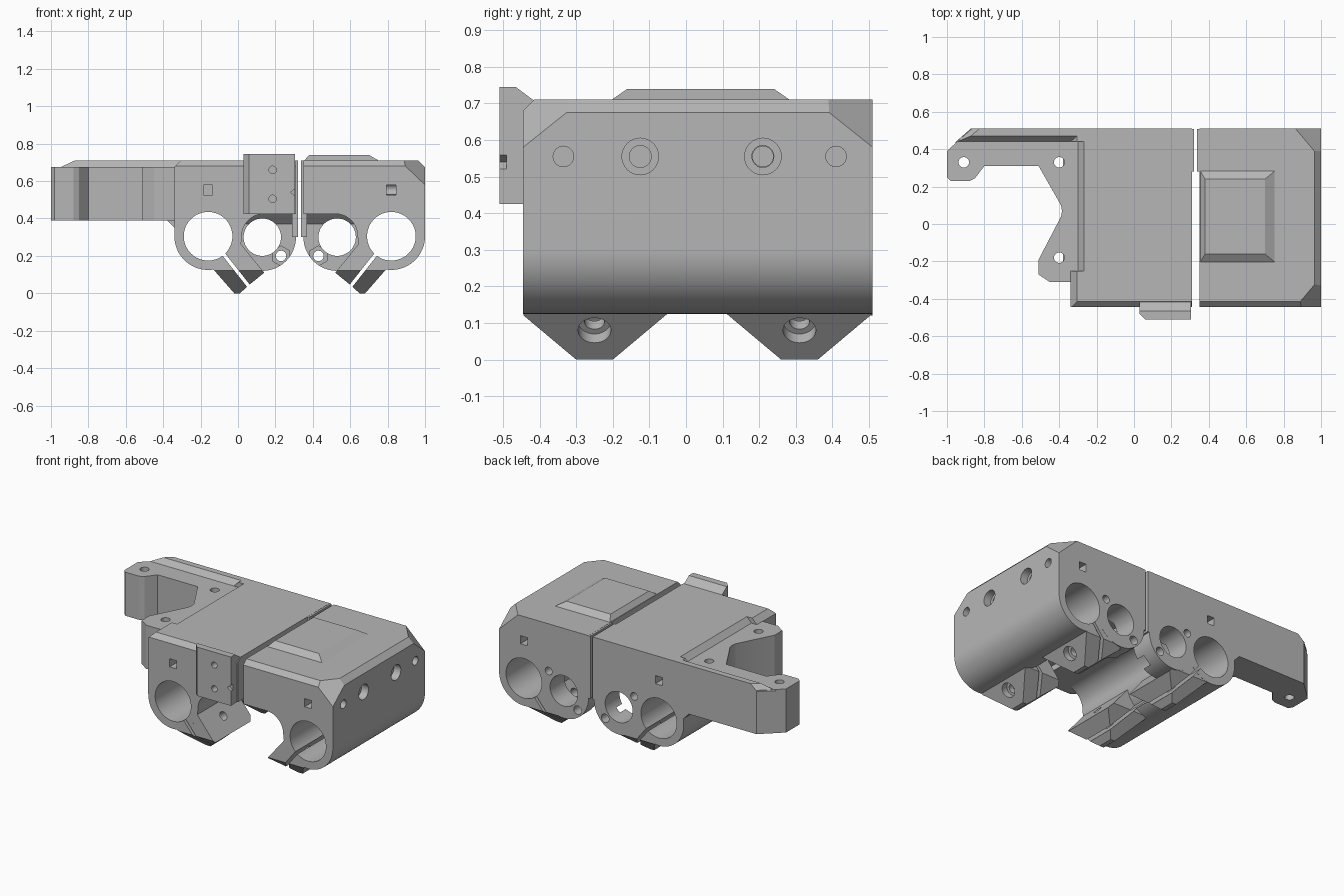
import bpy, bmesh, math
from mathutils import Vector

cube = bpy.data.objects.get("Cube")
if cube:
    bpy.data.objects.remove(cube, do_unlink=True)

grey = bpy.data.materials.new("plain grey")
grey.use_nodes = True
GREY = (0.47, 0.47, 0.47, 1)
grey.diffuse_color = GREY
grey.node_tree.nodes["Principled BSDF"].inputs["Base Color"].default_value = GREY

FRONT, BACK, MID = -0.445, 0.51, 0.33


def finish(name, bm):
    bmesh.ops.recalc_face_normals(bm, faces=bm.faces)
    mesh = bpy.data.meshes.new(name)
    bm.to_mesh(mesh)
    bm.free()
    ob = bpy.data.objects.new(name, mesh)
    bpy.context.collection.objects.link(ob)
    mesh.materials.append(grey)
    return ob


def prism(name, pts, a, b, axis="y", cuts=()):
    """Extrude a 2D outline along an axis, then trim by planes (point, normal)."""
    place = {"x": lambda p, t: (t, p[0], p[1]),
             "y": lambda p, t: (p[0], t, p[1]),
             "z": lambda p, t: (p[0], p[1], t)}[axis]
    bm = bmesh.new()
    lo = [bm.verts.new(place(p, a)) for p in pts]
    hi = [bm.verts.new(place(p, b)) for p in pts]
    bm.faces.new(lo)
    bm.faces.new(hi[::-1])
    for i in range(len(pts)):
        j = (i + 1) % len(pts)
        bm.faces.new((lo[i], hi[i], hi[j], lo[j]))
    bmesh.ops.recalc_face_normals(bm, faces=bm.faces)
    for co, no in cuts:
        geom = bm.verts[:] + bm.edges[:] + bm.faces[:]
        bmesh.ops.bisect_plane(bm, geom=geom, plane_co=co, plane_no=no, clear_outer=True)
        bmesh.ops.holes_fill(bm, edges=[e for e in bm.edges if e.is_boundary], sides=0)
    return finish(name, bm)


def box(name, x, y, z, axis="z"):
    return prism(name, [(x[0], y[0]), (x[1], y[0]), (x[1], y[1]), (x[0], y[1])], *z)


def rod(a, b, r, n=32):
    """Cylinder between two points."""
    a, b = Vector(a), Vector(b)
    bm = bmesh.new()
    bmesh.ops.create_cone(bm, cap_ends=True, segments=n, radius1=r, radius2=r, depth=(b - a).length)
    bm.transform((b - a).to_track_quat("Z", "Y").to_matrix().to_4x4())
    bmesh.ops.translate(bm, verts=bm.verts, vec=(a + b) / 2)
    return finish("cutter", bm)


def combine(target, others, op):
    bpy.context.view_layer.objects.active = target
    for o in others:
        o.hide_render = True
        m = target.modifiers.new("bool", "BOOLEAN")
        m.operation, m.solver, m.object = op, "EXACT", o
        bpy.ops.object.modifier_apply(modifier=m.name)
        bpy.data.objects.remove(o, do_unlink=True)


def arc(cx, cz, r, a0, a1, n=20):
    return [(cx + r * math.cos(math.radians(a0 + (a1 - a0) * i / n)),
             cz + r * math.sin(math.radians(a0 + (a1 - a0) * i / n))) for i in range(n + 1)]


def smooth(ob):
    bpy.ops.object.select_all(action="DESELECT")
    ob.select_set(True)
    bpy.context.view_layer.objects.active = ob
    bpy.ops.object.shade_smooth_by_angle(angle=math.radians(25))


def carriage(name, s):
    """One half: s = 1 lies on +x of the gap, s = -1 is its mirror image."""
    def X(u):
        return MID + s * u

    def m(pts):
        return [(X(u), z) for u, z in pts]

    # main shell: roof, outer wall, tube around the rod, open groove
    cuts = [((0, FRONT, 0.68), (0, -1, 1))]
    if s > 0:
        for y, d in ((FRONT, -1), (BACK, 1)):
            cuts.append(((X(0.67), y, 0.58), (0.95, d * 0.8, 1)))
    profile = ([(0.02, 0.71), (0.635, 0.71), (0.67, 0.675)] + arc(0.49, 0.305, 0.18, 0, -180, 36)
               + arc(0.19, 0.305, 0.12, 0, 90) + [(0.02, 0.425)])
    body = prism(name, m(profile), FRONT, BACK, cuts=cuts)

    # bearing plate at the back, with a sloped support under the roof
    plate = [(0.02, 0.5)] + arc(0.2, 0.3, 0.18, 180, 360, 32) + [(0.38, 0.5)]
    adds = [prism("plate", m(plate), 0.36, BACK),
            prism("support", [(0.29, 0.44), (0.37, 0.44), (0.37, 0.36)], X(0.021), X(0.3), "x"),
            prism("seam_strip", m([(0.008, 0.3), (0.04, 0.3), (0.04, 0.709), (0.008, 0.709)]), 0.28, BACK - 0.001)]
    # clamp lugs, tapering downwards
    lug = [(0.49, 0.16), (0.35, 0), (0.32, 0), (0.27, 0.045), (0.19, 0.11), (0.32, 0.27), (0.45, 0.25)]
    lug_y = (-0.25, 0.31)
    for c in lug_y:
        sides = [((0, c + d * 0.05, 0), (0, d * 0.13, -0.155)) for d in (-1, 1)]
        adds.append(prism("lug", m(lug), max(c - 0.21, FRONT + 0.001), min(c + 0.21, BACK - 0.001), cuts=sides))
    combine(body, adds, "UNION")

    # rod bore, bearing bore, clamp slit
    holes = [rod((X(0.49), -1, 0.305), (X(0.49), 1, 0.305), 0.13, 64),
             rod((X(0.2), 0.2, 0.3), (X(0.2), 1, 0.3), 0.1, 48),
             prism("slit", m([(0.428, 0.22), (0.278, 0.03), (0.262, 0.04), (0.412, 0.23)]), -1, 1)]
    # clamp bolts with countersunk heads
    for y in lug_y:
        holes.append(rod((X(0.5), y, 0.02), (X(0.19), y, 0.25), 0.028))
        holes.append(rod((X(0.5), y, 0.02), (X(0.385), y, 0.106), 0.045))
    # plate screws and nut trap
    holes += [rod((X(0.1), 0.2, 0.2), (X(0.1), 1, 0.2), 0.028, 24),
              rod((X(0.1), 0.2, 0.2), (X(0.1), 0.42, 0.2), 0.053, 6),
              rod((X(0.31), 0.38, 0.4), (X(0.31), 1, 0.4), 0.025, 24)]
    # square sockets front and back
    square = m([(0.465, 0.525), (0.515, 0.525), (0.515, 0.578), (0.465, 0.578)])
    holes += [prism("socket", square, -1, FRONT + 0.1), prism("socket", square, BACK - 0.1, 1)]
    return body, holes


# right half: side holes
outer, holes = carriage("outer_carriage", 1)
for y in (-0.335, 0.41):
    holes.append(rod((0.75, y, 0.555), (1.1, y, 0.555), 0.028, 24))
for y, inner in ((-0.125, 0.7), (0.21, 0.2)):
    holes.append(rod((inner, y, 0.555), (1.1, y, 0.555), 0.03, 24))
    holes.append(rod((0.95, y, 0.555), (1.1, y, 0.555), 0.05))
combine(outer, holes, "DIFFERENCE")
smooth(outer)

# raised pad with sloping rims
bm = bmesh.new()
for x0, x1, y0, y1, z in ((0.35, 0.76, -0.21, 0.29, 0.705), (0.38, 0.7, -0.16, 0.24, 0.74)):
    for x in (x0, x1):
        for y in (y0, y1):
            bm.verts.new((x, y, z))
bmesh.ops.convex_hull(bm, input=bm.verts[:])
bmesh.ops.dissolve_limit(bm, angle_limit=0.02, verts=bm.verts[:], edges=bm.edges[:])
finish("raised_pad", bm)

# left half: lower ledge along its outer edge
inner, holes = carriage("inner_carriage", -1)
holes.append(prism("ledge", [(-0.3, 0.676), (-0.255, 0.722), (-0.6, 0.722), (-0.6, 0.676)], -0.25, 0.44))
holes.append(rod((-0.25, 0.21, 0.555), (0.5, 0.21, 0.555), 0.028, 24))
combine(inner, holes, "DIFFERENCE")
smooth(inner)

# motor bracket arm
outline = [(-1, 0.39), (-0.87, BACK), (-0.3, BACK), (-0.3, -0.25), (-0.33, -0.31), (-0.45, -0.31),
           (-0.51, -0.27), (-0.51, -0.19), (-0.39, 0.04), (-0.385, 0.07), (-0.39, 0.1), (-0.51, 0.31),
           (-0.8, 0.31), (-0.85, 0.245), (-0.88, 0.23), (-0.98, 0.23), (-1, 0.25)]
arm = prism("bracket_arm", outline, 0.39, 0.676, "z")
combine(arm, [rod((x, y, 0.2), (x, y, 0.9), 0.028, 24)
              for x, y in ((-0.91, 0.33), (-0.4, 0.33), (-0.4, -0.18))], "DIFFERENCE")
smooth(arm)
prism("arm_top_strip", [(0.435, 0.67), (0.47, 0.71), (BACK, 0.71), (BACK, 0.67)], -1, -0.24, "x",
      cuts=[((-0.94, 0.445, 0.676), (-0.7, 0.8, 0.8))])
prism("arm_gusset", [(-0.38, 0.392), (-0.33, 0.392), (-0.33, 0.34)], -0.25, BACK)

# sensor block on the front
block = prism("front_block", [(0.03, -0.48), (0.06, -0.51), (0.305, -0.51), (0.305, -0.41), (0.03, -0.41)],
              0.425, 0.745, "z", cuts=[((0, -0.465, 0.745), (0, 0.6, 0.8))])
combine(block, [rod((0.185, -0.6, z), (0.185, -0.45, z), 0.02, 20) for z in (0.505, 0.66)]
        + [prism("notch", [(0.28, 0.54), (0.32, 0.51), (0.32, 0.57)], -0.6, -0.49)], "DIFFERENCE")
smooth(block)
